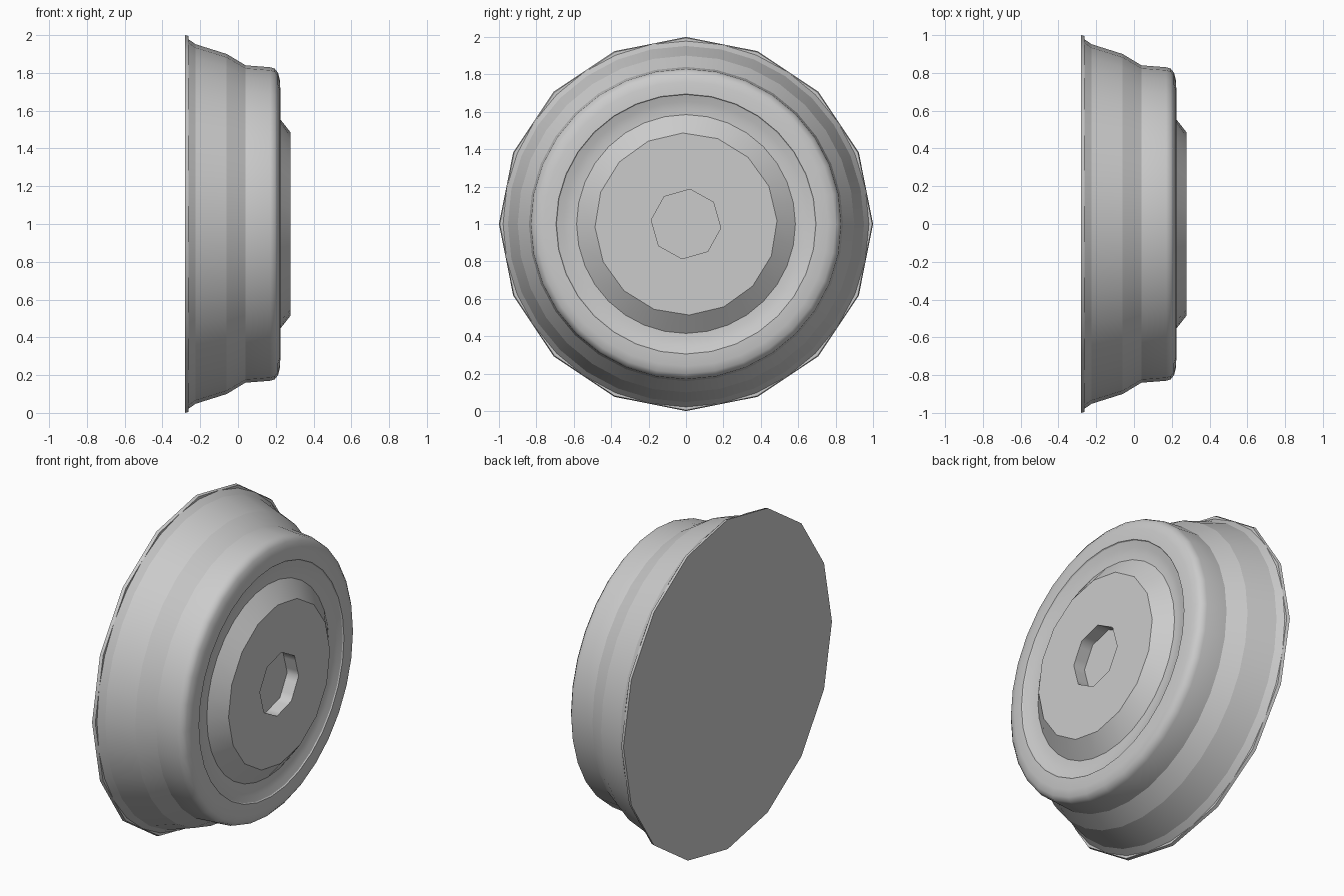
import bpy
import bmesh
from math import cos, sin, pi, radians

cube = bpy.data.objects.get("Cube")
if cube:
    bpy.data.objects.remove(cube, do_unlink=True)

SEGMENTS = 32

grey = bpy.data.materials.new("light_grey")
grey.use_nodes = True
colour = (0.6, 0.6, 0.6, 1)
grey.diffuse_color = colour
grey.node_tree.nodes["Principled BSDF"].inputs["Base Color"].default_value = colour


def polygon_ring(bm, x, radius, sides, turn=0):
    """Ring of SEGMENTS points lying on a regular polygon around the x axis."""
    points = []
    step = 2 * pi / sides
    for i in range(SEGMENTS):
        a = 2 * pi * i / SEGMENTS
        r = radius * cos(step / 2) / cos(a % step - step / 2)
        b = a + radians(turn)
        points.append(bm.verts.new((x, r * cos(b), 1 + r * sin(b))))
    return points


def lathe(name, profile, cap_start=False, cap_end=False):
    """Join rings given as (x, radius, sides, sharp, turn) into one surface."""
    bm = bmesh.new()
    rings = [polygon_ring(bm, x, r, n, t) for x, r, n, sharp, t in profile]
    for a, b in zip(rings, rings[1:]):
        for i in range(SEGMENTS):
            j = (i + 1) % SEGMENTS
            bm.faces.new((a[i], a[j], b[j], b[i]))
    if cap_start:
        bm.faces.new(rings[0])
    if cap_end:
        bm.faces.new(rings[-1])
    bmesh.ops.recalc_face_normals(bm, faces=bm.faces)
    # An open surface must face forwards, towards +x
    if sum(f.normal.x * f.calc_area() for f in bm.faces) < -0.1 and not cap_start:
        bmesh.ops.reverse_faces(bm, faces=bm.faces)
    for face in bm.faces:
        face.smooth = True
    for ring, (x, r, n, sharp, t) in zip(rings, profile):
        if sharp:
            for i in range(SEGMENTS):
                edge = bm.edges.get((ring[i], ring[(i + 1) % SEGMENTS]))
                edge.smooth = False
    mesh = bpy.data.meshes.new(name)
    bm.to_mesh(mesh)
    bm.free()
    mesh.materials.append(grey)
    obj = bpy.data.objects.new(name, mesh)
    bpy.context.collection.objects.link(obj)
    return obj


def round_rings(points, sharp):
    return [(x, r, SEGMENTS, sharp, 0) for x, r in points]


# Stepped body: flat back, flared rim, two bands and a rounded front shoulder
lathe("stepped_body",
      [(-0.28, 1.0, 16, True, 0), (-0.262, 0.995, 16, True, 0)]
      + round_rings([(-0.262, 0.978), (-0.225, 0.952), (-0.06, 0.90), (0.04, 0.84)], True)
      + round_rings([(0.17, 0.83), (0.195, 0.822), (0.212, 0.80), (0.222, 0.76)], False)
      + round_rings([(0.225, 0.695)], True),
      cap_start=True)

# Shallow concave groove around the hub
lathe("front_groove",
      round_rings([(0.225, 0.695), (0.219, 0.69)], True)
      + round_rings([(0.208, 0.655), (0.201, 0.62)], False)
      + round_rings([(0.2, 0.585)], True))

# Raised hub with a sloped edge and an eight-sided socket
lathe("raised_hub",
      [(0.2, 0.585, SEGMENTS, True, 0), (0.277, 0.487, 16, True, 2),
       (0.277, 0.187, 8, True, -6.5), (0.2, 0.187, 8, True, -6.5)],
      cap_end=True)
